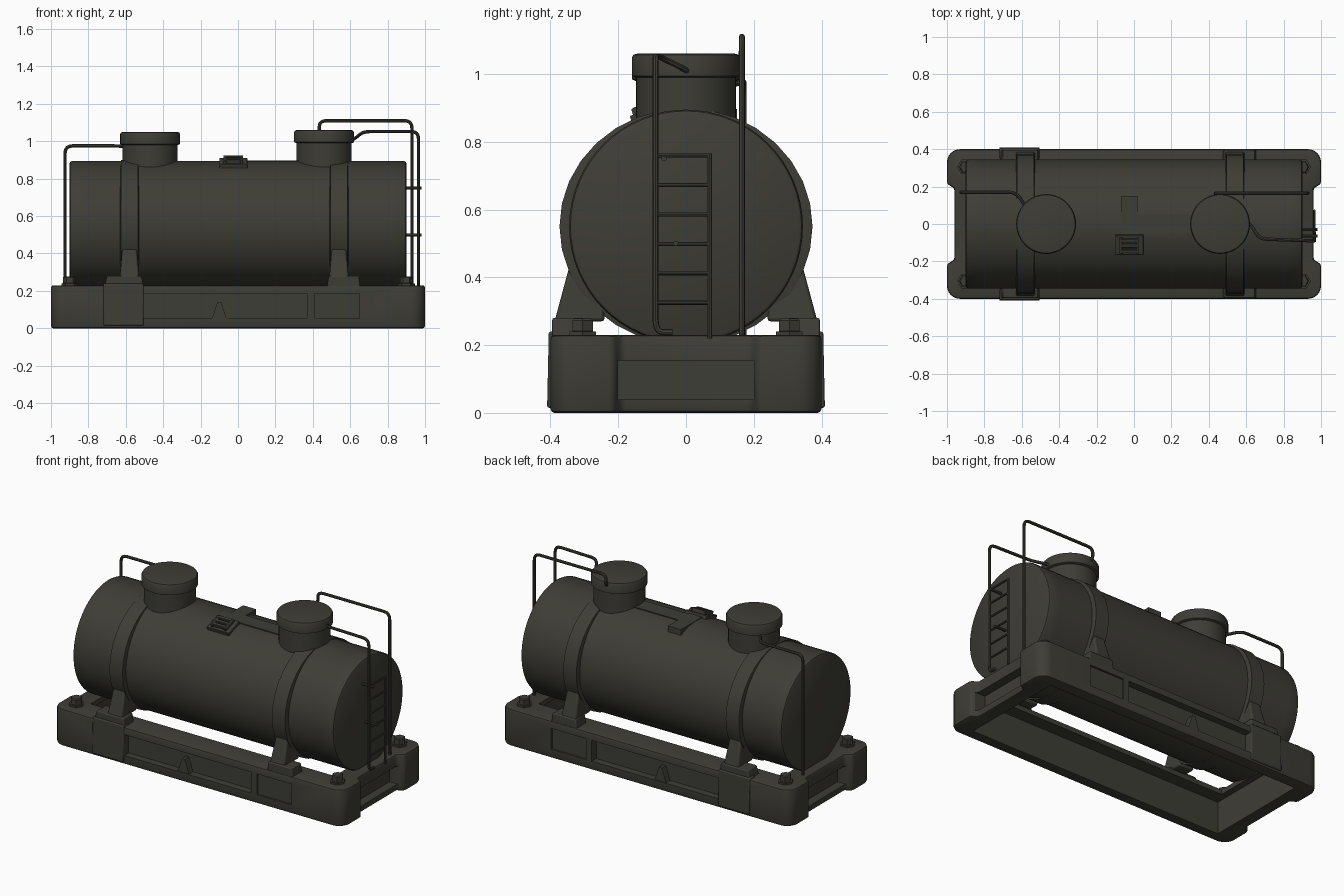
import bpy, bmesh, math
from mathutils import Vector, Matrix

if "Cube" in bpy.data.objects:
    bpy.data.objects.remove(bpy.data.objects["Cube"])

mat = bpy.data.materials.new("dark olive grey")
mat.diffuse_color = (0.048, 0.047, 0.037, 1)
mat.use_nodes = True
mat.node_tree.nodes["Principled BSDF"].inputs["Base Color"].default_value = mat.diffuse_color


def finish(name, bm, bevel=0.0, seg=2, smooth=True):
    bmesh.ops.recalc_face_normals(bm, faces=bm.faces)
    me = bpy.data.meshes.new(name)
    bm.to_mesh(me)
    bm.free()
    ob = bpy.data.objects.new(name, me)
    bpy.context.collection.objects.link(ob)
    me.materials.append(mat)
    if bevel:
        m = ob.modifiers.new("bevel", 'BEVEL')
        m.width, m.segments, m.limit_method = bevel, seg, 'ANGLE'
        m.angle_limit = math.radians(40)
    if smooth:
        shade(ob)
    return ob


def shade(ob):
    bpy.ops.object.select_all(action='DESELECT')
    ob.select_set(True)
    bpy.context.view_layer.objects.active = ob
    bpy.ops.object.shade_smooth_by_angle(angle=math.radians(35))


def block(name, lo, hi, top=None, bevel=0.0):
    """Box from lo to hi; top = (x0, x1, y0, y1) gives a different upper rectangle."""
    bm = bmesh.new()
    t = top or (lo[0], hi[0], lo[1], hi[1])
    rings = []
    for (x0, x1, y0, y1), z in (((lo[0], hi[0], lo[1], hi[1]), lo[2]), (t, hi[2])):
        rings.append([bm.verts.new((x, y, z)) for x, y in ((x0, y0), (x1, y0), (x1, y1), (x0, y1))])
    bm.faces.new(rings[0])
    bm.faces.new(rings[1])
    for i in range(4):
        j = (i + 1) % 4
        bm.faces.new((rings[0][i], rings[0][j], rings[1][j], rings[1][i]))
    return finish(name, bm, bevel)


def lathe(name, profile, place, n=48):
    """Spin (radius, height) pairs around z, then move by the matrix place."""
    bm = bmesh.new()
    rings = [[bm.verts.new((r * math.cos(2 * math.pi * k / n), r * math.sin(2 * math.pi * k / n), h))
              for k in range(n)] for r, h in profile]
    for a, b in zip(rings, rings[1:]):
        for k in range(n):
            bm.faces.new((a[k], a[(k + 1) % n], b[(k + 1) % n], b[k]))
    bm.faces.new(rings[0])
    bm.faces.new(rings[-1])
    bm.transform(place)
    return finish(name, bm)


def pipe(name, pts, r=0.009, bend=0.04):
    """Round bar along a path with rounded corners."""
    pts = [Vector(p) for p in pts]
    path = [pts[0]]
    for a, b, c in zip(pts, pts[1:], pts[2:]):
        p = b + (a - b).normalized() * min(bend, (a - b).length * 0.45)
        q = b + (c - b).normalized() * min(bend, (c - b).length * 0.45)
        path += [p.lerp(b, t).lerp(b.lerp(q, t), t) for t in (0, .25, .5, .75, 1)]
    path.append(pts[-1])
    cu = bpy.data.curves.new(name, 'CURVE')
    cu.dimensions = '3D'
    cu.bevel_depth, cu.bevel_resolution, cu.use_fill_caps = r, 2, True
    sp = cu.splines.new('POLY')
    sp.points.add(len(path) - 1)
    for s, p in zip(sp.points, path):
        s.co = (*p, 1)
    tmp = bpy.data.objects.new(name, cu)
    bpy.context.collection.objects.link(tmp)
    bake(tmp, name)


def bake(ob, name):
    """Replace an object with its evaluated mesh."""
    dg = bpy.context.evaluated_depsgraph_get()
    dg.update()
    me = bpy.data.meshes.new_from_object(ob.evaluated_get(dg))
    bpy.data.objects.remove(ob)
    new = bpy.data.objects.new(name, me)
    bpy.context.collection.objects.link(new)
    me.materials.clear()
    me.materials.append(mat)
    shade(new)
    return new


# Base frame: outline with recessed ends and rounded corners
quarter = [(0.96, 0.19), (1.0, 0.215), (1.0, 0.4)]
outline = (quarter + [(-x, y) for x, y in reversed(quarter)]
           + [(-x, -y) for x, y in quarter] + [(x, -y) for x, y in reversed(quarter)])
bm = bmesh.new()
face = bm.faces.new([bm.verts.new((x, y, 0)) for x, y in outline])
up = bmesh.ops.extrude_face_region(bm, geom=[face])
bmesh.ops.translate(bm, verts=[v for v in up['geom'] if isinstance(v, bmesh.types.BMVert)], vec=(0, 0, 0.23))
corners = [e for e in bm.edges if abs(e.verts[0].co.z - e.verts[1].co.z) > 0.1
           and abs(e.verts[0].co.y) > 0.39]
bmesh.ops.bevel(bm, geom=corners, offset=0.07, segments=6, profile=0.5, affect='EDGES')
frame = finish("base_frame", bm, 0.012, smooth=False)

# Pockets in the sides and ends, and the hollow underside
cutters = [block("cut", (-0.88, -0.33, -0.1), (0.88, 0.33, 0.2)),
           block("cut", (-0.84, -0.25, 0.1), (0.84, 0.25, 0.4))]
for s in (-1, 1):
    def span(a, b):
        return min(a * s, b * s), max(a * s, b * s)
    y0, y1 = span(0.355, 0.5)
    cutters.append(block("cut", (-0.51, y0, 0.055), (0.37, y1, 0.185)))
    y0, y1 = span(0.388, 0.5)
    cutters.append(block("cut", (0.41, y0, 0.055), (0.65, y1, 0.185)))
    x0, x1 = span(0.905, 1.1)
    cutters.append(block("cut", (x0, -0.2, 0.04), (x1, 0.2, 0.155)))
for c in cutters:
    c.hide_render = True
    m = frame.modifiers.new("cut", 'BOOLEAN')
    m.operation, m.solver, m.object = 'DIFFERENCE', 'EXACT', c
bake(frame, "base_frame")
for c in cutters:
    bpy.data.objects.remove(c)

# Tank body lying along x
along_x = Matrix.Translation((0, 0, 0.55)) @ Matrix.Rotation(math.pi / 2, 4, 'Y')
half = [(0.345, 0.82), (0.345, 0.885), (0.341, 0.895), (0.333, 0.9)]
lathe("tank", [(r, -h) for r, h in reversed(half)] + half, along_x, 64)

# Bands round the tank, a little wider than tall
for x, label in ((-0.58, "left"), (0.54, "right")):
    place = Matrix.Translation((x, 0, 0.55)) @ Matrix.Diagonal((1, 1.07, 1, 1)) @ Matrix.Rotation(math.pi / 2, 4, 'Y')
    lathe(label + "_band", [(0.33, -0.05), (0.349, -0.045), (0.349, 0.045), (0.33, 0.05)], place, 32)
    for s in (-1, 1):
        y = sorted((0.24 * s, 0.388 * s))
        t = sorted((0.24 * s, 0.345 * s))
        block(label + "_saddle", (x - 0.052, y[0], 0.27), (x + 0.052, y[1], 0.43),
              (x - 0.038, x + 0.038, t[0], t[1]), 0.01)

# Saddle base plates, posts in the side pockets and corner bolts
for s in (-1, 1):
    y = sorted((0.30 * s, 0.395 * s))
    block("left_base_plate", (-0.715, y[0], 0.22), (-0.505, y[1], 0.28), (-0.70, -0.515, y[0], y[1]), 0.006)
    y = sorted((0.35 * s, 0.41 * s))
    t = sorted((0.35 * s, 0.405 * s))
    block("left_side_plate", (-0.72, y[0], 0.015), (-0.505, y[1], 0.24), (-0.72, -0.505, t[0], t[1]), 0.006)
    y = sorted((0.30 * s, 0.395 * s))
    block("right_base_plate", (0.475, y[0], 0.22), (0.655, y[1], 0.28), (0.485, 0.645, y[0], y[1]), 0.006)
    y = sorted((0.35 * s, 0.395 * s))
    block("pocket_post", (-0.14, y[0], 0.05), (-0.06, y[1], 0.14), (-0.11, -0.09, y[0], y[1]))
    for x in (-0.9, 0.9):
        lathe("corner_bolt", [(0.045, 0.22), (0.045, 0.24), (0.035, 0.241), (0.035, 0.272), (0.03, 0.278)],
              Matrix.Translation((x, 0.305 * s, 0)), 6)

# Filling hatches with lids
for x, z, label in ((-0.47, 1.05, "left"), (0.46, 1.06, "right")):
    lathe(label + "_hatch_neck", [(0.147, 0.82), (0.147, z - 0.05)], Matrix.Translation((x, 0, 0)))
    lathe(label + "_hatch_lid", [(0.15, z - 0.07), (0.16, z - 0.065), (0.16, z - 0.012), (0.155, z - 0.003), (0.145, z)],
          Matrix.Translation((x, 0, 0)))

# Top fittings: plate, slotted bracket on the slope and a thin wedge strip
block("top_plate", (-0.07, -0.06, 0.85), (0.02, 0.15, 0.897))
tilt = Matrix.Translation((-0.025, -0.11, 0.882)) @ Matrix.Rotation(math.radians(18), 4, 'X')
parts = [("bracket_plate", (-0.075, -0.055, -0.03), (0.075, 0.055, 0.012))]
parts += [("bracket_bar", (-0.045, y - 0.009, 0.0), (0.045, y + 0.009, 0.032)) for y in (-0.03, 0.0, 0.03)]
parts += [("bracket_side", (x - 0.008, -0.045, 0.0), (x + 0.008, 0.045, 0.03)) for x in (-0.045, 0.045)]
for name, lo, hi in parts:
    block(name, lo, hi, bevel=0.003).data.transform(tilt)
block("top_strip", (0.02, -0.05, 0.86), (0.32, 0.05, 0.897))

# Handrails
pipe("left_handrail", [(-0.925, 0.17, 0.2), (-0.925, 0.17, 0.975), (-0.63, 0.17, 0.975), (-0.57, 0.08, 0.965)])
pipe("tall_handrail", [(0.93, 0.165, 0.2), (0.93, 0.165, 1.11), (0.435, 0.165, 1.11), (0.435, 0.165, 1.04),
                       (0.45, 0.12, 1.03)])
pipe("ladder_rail", [(0.965, -0.04, 0.238), (0.965, -0.09, 0.238), (0.965, -0.09, 1.052),
                     (0.67, -0.08, 1.052), (0.62, 0.005, 1.01), (0.58, 0.01, 1.0)])

# Ladder with stand-off pegs
pipe("ladder_stile", [(0.965, 0.07, 0.22), (0.965, 0.07, 0.765)], 0.007)
for k in range(6):
    z = 0.325 + 0.087 * k
    pipe("ladder_rung", [(0.965, -0.09, z), (0.965, 0.07, z)], 0.006)
for y, z in ((-0.065, 0.75), (-0.03, 0.5)):
    pipe("ladder_peg", [(0.89, y, z), (0.98, y, z)], 0.008)
